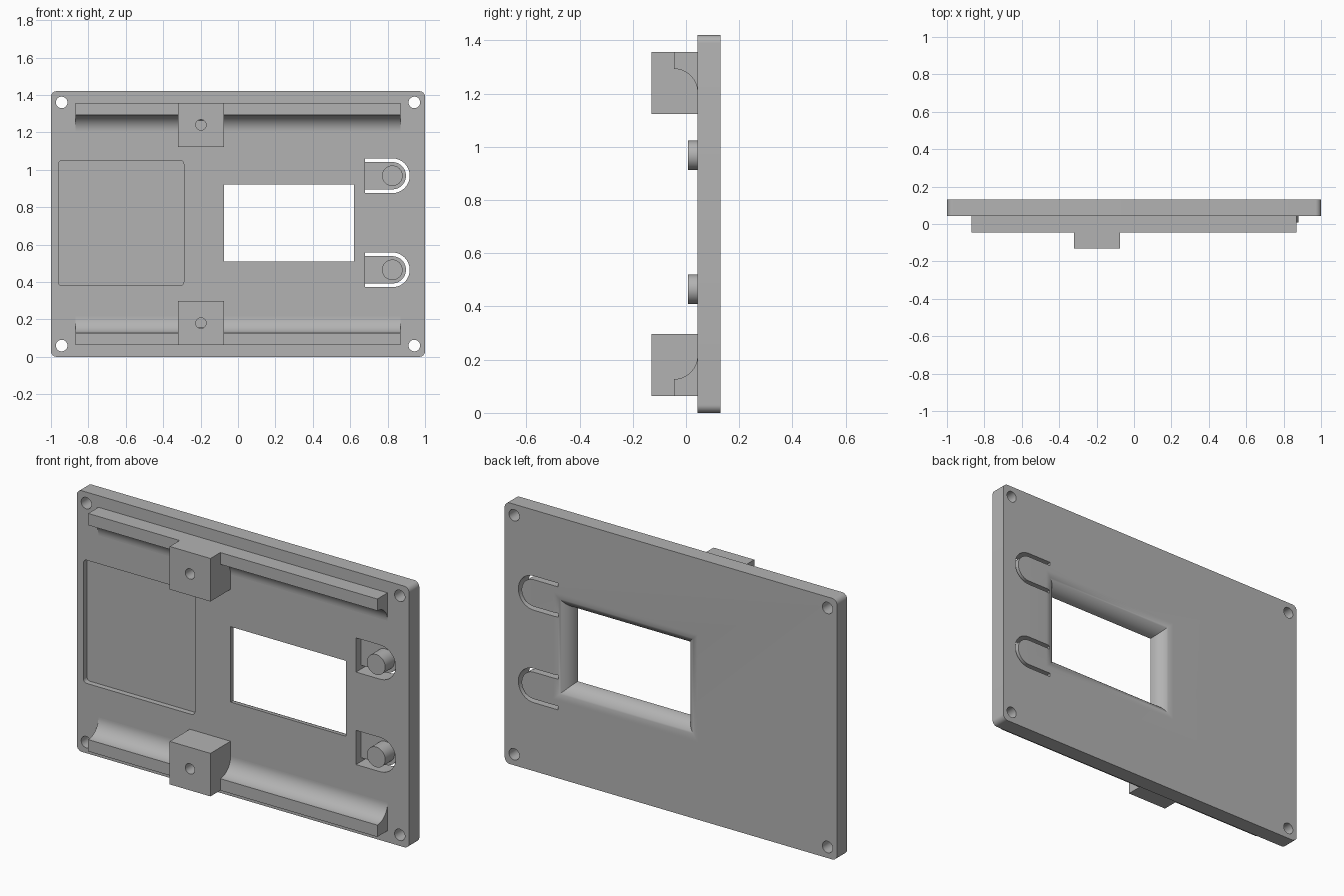
import bpy, bmesh, math
from mathutils import Vector

if "Cube" in bpy.data.objects:
    bpy.data.objects.remove(bpy.data.objects["Cube"])

FRONT, BACK, HEIGHT = 0.043, 0.13, 1.42      # plate faces (y) and plate height

grey = bpy.data.materials.new("plain_grey")
grey.diffuse_color = (0.45, 0.45, 0.45, 1)
grey.use_nodes = True
grey.node_tree.nodes["Principled BSDF"].inputs["Base Color"].default_value = grey.diffuse_color


def loft(name, rings):
    """Closed solid through a list of rings with equal point counts."""
    bm = bmesh.new()
    vs = [[bm.verts.new(p) for p in r] for r in rings]
    n = len(rings[0])
    for a, b in zip(vs, vs[1:]):
        for i in range(n):
            j = (i + 1) % n
            bm.faces.new((a[i], a[j], b[j], b[i]))
    bm.faces.new(vs[0])
    bm.faces.new(vs[-1])
    bmesh.ops.recalc_face_normals(bm, faces=bm.faces)
    mesh = bpy.data.meshes.new(name)
    bm.to_mesh(mesh)
    bm.free()
    mesh.materials.append(grey)
    ob = bpy.data.objects.new(name, mesh)
    bpy.context.collection.objects.link(ob)
    return ob


def prism(name, outline, y0, y1):
    """Extrude an x-z outline along y."""
    return loft(name, [[(x, y, z) for x, z in outline] for y in (y0, y1)])


def arc(cx, cz, r, a0, a1, n):
    return [(cx + r * math.cos(math.radians(a0 + (a1 - a0) * i / n)),
             cz + r * math.sin(math.radians(a0 + (a1 - a0) * i / n))) for i in range(n + 1)]


def circle(cx, cz, r, n=40):
    return arc(cx, cz, r, 0, 360, n)[:-1]


def rect(x0, x1, z0, z1, r=0):
    if not r:
        return [(x0, z0), (x1, z0), (x1, z1), (x0, z1)]
    return (arc(x1 - r, z1 - r, r, 0, 90, 8) + arc(x0 + r, z1 - r, r, 90, 180, 8)
            + arc(x0 + r, z0 + r, r, 180, 270, 8) + arc(x1 - r, z0 + r, r, 270, 360, 8))


def cut(ob, cutter):
    mod = ob.modifiers.new("cut", 'BOOLEAN')
    mod.operation, mod.solver, mod.object = 'DIFFERENCE', 'EXACT', cutter
    bpy.context.view_layer.objects.active = ob
    bpy.ops.object.modifier_apply(modifier=mod.name)
    bpy.data.objects.remove(cutter)


# Plate with corner screw holes
plate = prism("back_plate", rect(-1, 1, 0, HEIGHT, 0.03), FRONT, BACK)
for x in (-0.943, 0.943):
    for z in (0.06, HEIGHT - 0.06):
        cut(plate, prism("cutter", circle(x, z, 0.031), 0, 0.2))

# Shallow pocket on the front
cut(plate, prism("cutter", rect(-0.96, -0.29, 0.38, 1.05, 0.02), 0, FRONT + 0.03))

# Screen window, rounded outward toward the back
R = BACK - FRONT
rings = [[(x, 0, z) for x, z in rect(-0.075, 0.62, 0.51, 0.92)]]
for i in range(17):
    a = math.radians(90 * i / 16)
    d = R * (1 - math.cos(a))
    rings.append([(x, FRONT + R * math.sin(a), z)
                  for x, z in rect(-0.075 - d, 0.62 + d, 0.51 - d, 0.92 + d)])
rings.append([(x, BACK + 0.05, z) for x, _, z in rings[-1]])
cut(plate, loft("cutter", rings))

# Spring tabs: recess, U-shaped slot and push button
TAB_FRONT = FRONT + 0.045
for k, z in enumerate((0.465, 0.968)):
    outer = [(0.68, z - 0.093)] + arc(0.825, z, 0.093, -90, 90, 24) + [(0.68, z + 0.093)]
    inner = [(0.68, z + 0.073)] + arc(0.825, z, 0.073, 90, -90, 24) + [(0.68, z - 0.073)]
    cut(plate, prism("cutter", outer, 0, TAB_FRONT))
    cut(plate, prism("cutter", outer + inner, 0.06, 0.2))
    prism(f"push_button_{k + 1}", circle(0.825, z, 0.055), 0.008, TAB_FRONT + 0.005)

# Rails with a concave fillet, and screw blocks, mirrored top and bottom
profile = [(FRONT, 0.063), (-0.045, 0.063)] + arc(-0.045, 0.215, 0.088, -90, 0, 20)
for side in ("bottom", "top"):
    def flip(z):
        return z if side == "bottom" else HEIGHT - z
    loft(f"{side}_rail", [[(x, y, flip(z)) for y, z in profile] for x in (-0.87, 0.87)])
    block = prism(f"{side}_screw_block",
                  rect(-0.32, -0.075, *sorted((flip(0.063), flip(0.297)))), -0.13, FRONT)
    cut(block, prism("cutter", circle(-0.198, flip(0.18), 0.028), -0.2, 0.02))

# Smooth curved surfaces, keep edges crisp
for ob in bpy.context.scene.objects:
    ob.select_set(True)
bpy.context.view_layer.objects.active = plate
bpy.ops.object.shade_smooth_by_angle(angle=math.radians(30))
